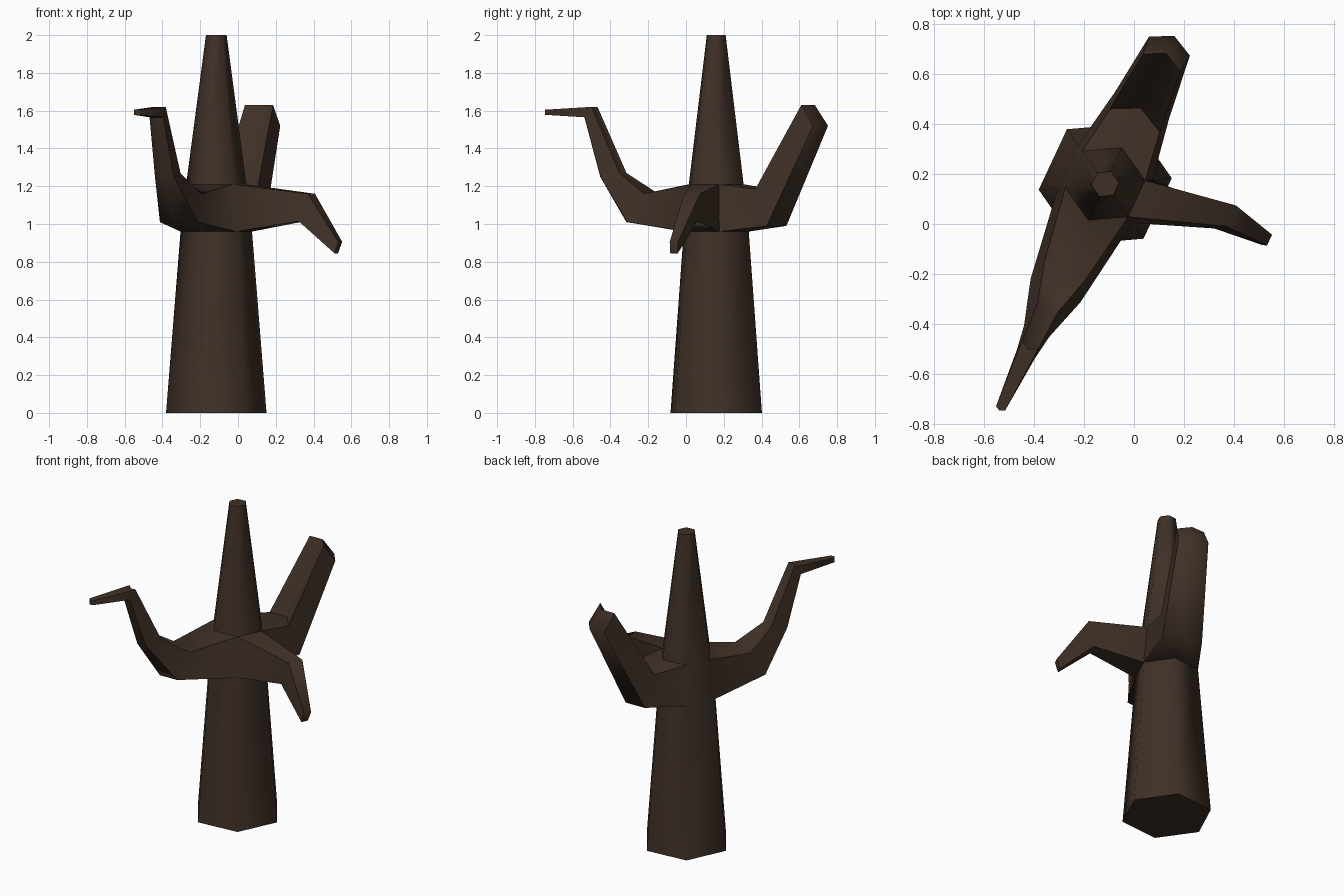
import bpy
import bmesh
from math import radians, cos, sin
from mathutils import Vector

cube = bpy.data.objects.get("Cube")
if cube:
    bpy.data.objects.remove(cube, do_unlink=True)

bark = bpy.data.materials.new("dark_bark")
bark.use_nodes = True
color = (0.050, 0.030, 0.020, 1)
bark.diffuse_color = color
shader = bark.node_tree.nodes["Principled BSDF"]
shader.inputs["Base Color"].default_value = color
shader.inputs["Roughness"].default_value = 0.9

CENTRE = Vector((-0.115, 0.16, 0))
TURN = 5          # rotation of the hexagonal trunk in degrees
bm = bmesh.new()


def bridge(a, b, skip=()):
    """Join two closed rings of equal length with quads."""
    n = len(a)
    for i in range(n):
        if i not in skip:
            j = (i + 1) % n
            bm.faces.new((a[i], a[j], b[j], b[i]))


def trunk_ring(radius, z):
    ring = []
    for i in range(6):
        a = radians(TURN + 60 * i)
        ring.append(bm.verts.new(CENTRE + Vector((radius * cos(a), radius * sin(a), z))))
    return ring


# Tapered trunk, with the collar sides left open where branches grow out
base, low, high, tip = [trunk_ring(r, z) for r, z in
                        ((0.267, 0), (0.19, 0.96), (0.16, 1.21), (0.055, 2))]
bridge(base, low)
bridge(low, high, skip=(0, 1, 3, 4, 5))
bridge(high, tip)
bm.faces.new(base)
bm.faces.new(tip)


def branch(corners, angle, sections):
    """Loft a branch from trunk corners.

    Each section is an upper and a lower edge: (distance, side shift, half width, z).
    """
    a = radians(angle)
    out, side = Vector((cos(a), sin(a), 0)), Vector((-sin(a), cos(a), 0))
    steps = (-1, 0, 1) if len(corners) == 3 else (-1, 1)
    ring = [high[c] for c in corners] + [low[c] for c in reversed(corners)]
    for upper, lower in sections:
        new = []
        for (dist, shift, half, z), order in ((upper, steps), (lower, steps[::-1])):
            for s in order:
                bulge = 0.5 * half if s == 0 else 0
                p = CENTRE + out * (dist + bulge) + side * (shift + s * half)
                p.z = z
                new.append(bm.verts.new(p))
        bridge(ring, new)
        ring = new
    # End cap, split into quads along the middle where there is a ridge
    if len(ring) == 6:
        bm.faces.new((ring[0], ring[1], ring[4], ring[5]))
        bm.faces.new((ring[1], ring[2], ring[3], ring[4]))
    else:
        bm.faces.new(ring)


# Thick rear branch rising steeply
branch((0, 1, 2), 65, [
    ((0.28, 0, 0.11, 1.185), (0.35, 0, 0.12, 0.99)),
    ((0.535, 0, 0.082, 1.63), (0.608, 0, 0.09, 1.52)),
])

# Long front branch that climbs and then bends outward to a point
branch((3, 4, 5), 245, [
    ((0.38, 0, 0.09, 1.16), (0.47, 0, 0.11, 1.01)),
    ((0.545, 0, 0.045, 1.27), (0.65, 0, 0.055, 1.25)),
    ((0.71, 0, 0.036, 1.62), (0.75, 0, 0.04, 1.565)),
    ((0.99, 0, 0.02, 1.605), (0.99, 0, 0.02, 1.578)),
])

# Short drooping branch on the left
branch((5, 0), 335, [
    ((0.51, 0.097, 0.046, 1.16), (0.47, 0.066, 0.043, 1.015)),
    ((0.69, 0.074, 0.024, 0.905), (0.67, 0.066, 0.022, 0.845)),
])

bmesh.ops.recalc_face_normals(bm, faces=bm.faces)
mesh = bpy.data.meshes.new("bare_tree")
bm.to_mesh(mesh)
bm.free()
mesh.materials.append(bark)
tree = bpy.data.objects.new("bare_tree", mesh)
bpy.context.collection.objects.link(tree)

# Rounded shading on the hexagonal trunk, sharp at the caps and hard bends
bpy.ops.object.select_all(action="DESELECT")
tree.select_set(True)
bpy.context.view_layer.objects.active = tree
bpy.ops.object.shade_smooth_by_angle(angle=radians(62))
